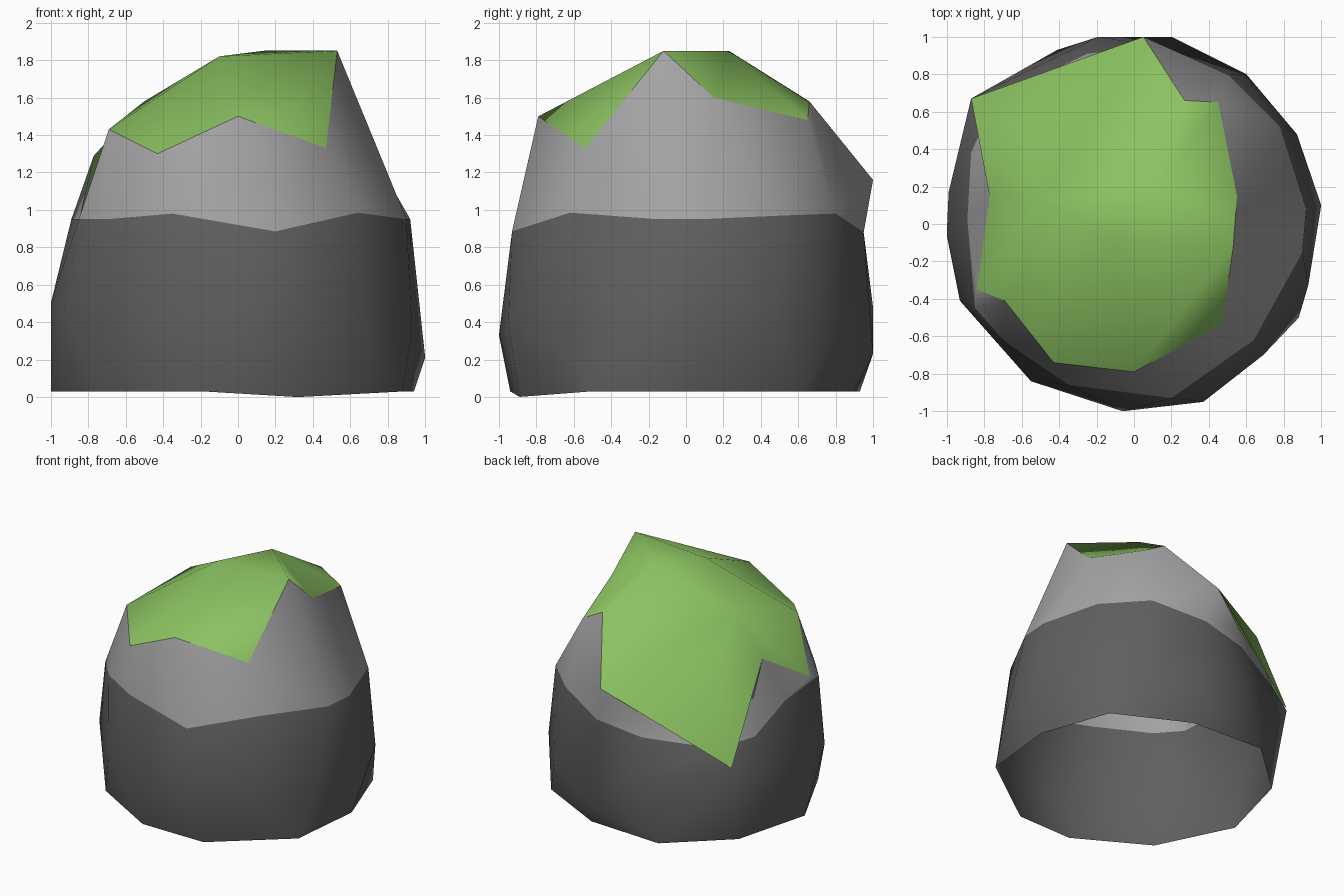
import bpy, bmesh

if "Cube" in bpy.data.objects:
    bpy.data.objects.remove(bpy.data.objects["Cube"])

def material(name, rgb):
    m = bpy.data.materials.new(name)
    m.diffuse_color = (*rgb, 1)
    m.use_nodes = True
    m.node_tree.nodes["Principled BSDF"].inputs["Base Color"].default_value = m.diffuse_color
    return m

dark = material("dark grey rock", (0.115, 0.115, 0.115))
light = material("light grey rock", (0.37, 0.37, 0.37))
green = material("grass green", (0.26, 0.54, 0.12))

def make(name, verts, faces, mats, rule=None):
    me = bpy.data.meshes.new(name)
    me.from_pydata(verts, [], faces)
    for m in mats:
        me.materials.append(m)
    for p in me.polygons:
        p.use_smooth = True
        if rule:
            p.material_index = rule(p.index)
    bm = bmesh.new()
    bm.from_mesh(me)
    bmesh.ops.triangulate(bm, faces=bm.faces[:])
    bm.to_mesh(me)
    bm.free()
    ob = bpy.data.objects.new(name, me)
    bpy.context.collection.objects.link(ob)
    return ob

# ten-sided foot; midpoints are added so it matches the wider rings
foot10 = [(.32, -.89), (.88, -.50), (.94, .08), (.75, .62), (.20, .90),
          (-.41, .93), (-.84, .54), (-1, -.06), (-.72, -.63), (-.18, -.94)]
foot = []
for i, (x, y) in enumerate(foot10):
    foot.append((x, y, 0 if i == 0 else .03))
    if i in (0, 3, 6, 7):
        x2, y2 = foot10[i + 1]
        foot.append(((x + x2) / 2, (y + y2) / 2, .03 if i else .015))

# widest ring near the ground, counter-clockwise from the front
belly = [(.37, -.95, .40), (.69, -.70, .30), (.93, -.33, .35), (1, .10, .21),
         (.87, .48, .40), (.60, .80, .35), (.20, 1, .23), (-.19, 1, .48),
         (-.87, .67, .63), (-.99, .17, .50), (-1, -.05, .50), (-.93, -.41, .45),
         (-.55, -.84, .42), (-.06, -1, .33)]
# border between dark and light rock
border = [(.20, -.93, .885), (.64, -.62, .985), (.90, -.15, .95), (.92, .08, .95),
          (.78, .52, .97), (.50, .80, .98), (.12, .95, .88), (-.25, .91, .82),
          (-.74, .67, .77), (-.87, .38, .79), (-.89, .02, .95), (-.85, -.45, .95),
          (-.70, -.62, .95), (-.35, -.86, .98)]
# jagged edge of the grass, one point per column
rim = [(0, -.79, 1.50), (.47, -.54, 1.33), (.53, -.12, 1.85), (.55, .15, 1.60),
       (.45, .65, 1.48), (.27, .66, 1.58), (.05, 1, 1.16), (-.26, .87, .99),
       (-.87, .67, .65), (-.80, .30, 1.05), (-.77, .14, 1.29), (-.84, -.35, .98),
       (-.69, -.41, 1.43), (-.43, -.74, 1.30)]
n = len(belly)

# rock: lofted rings, open at the bottom and under the grass
collar = list(rim)
collar[8] = (-.68, .62, .98)      # rock top stays under the hanging grass corner
faces = [(r * n + i, r * n + (i + 1) % n, (r + 1) * n + (i + 1) % n, (r + 1) * n + i)
         for r in range(3) for i in range(n)]
make("rock_body", foot + belly + border + collar, faces, [dark, light],
     lambda i: 1 if i >= 2 * n else 0)

# grass cap: rim plus three summit points and a bulge over the hanging corner
a, b, c, d = n, n + 1, n + 2, n + 3
summit = [(.14, .23, 1.85), (-.10, -.10, 1.82), (-.50, .12, 1.58), (-.65, .60, 1.19)]
cap = [(2, 3, a), (3, 4, a), (4, 5, a), (5, 6, a), (6, c, a), (6, d, c), (6, 8, d),
       (8, 10, d), (10, c, d), (10, 11, c), (11, 12, c), (12, b, c), (a, c, b),
       (12, 13, b), (13, 0, b), (0, 1, 2), (0, 2, b), (2, a, b)]
make("grass_cap", rim + summit, cap, [green])
